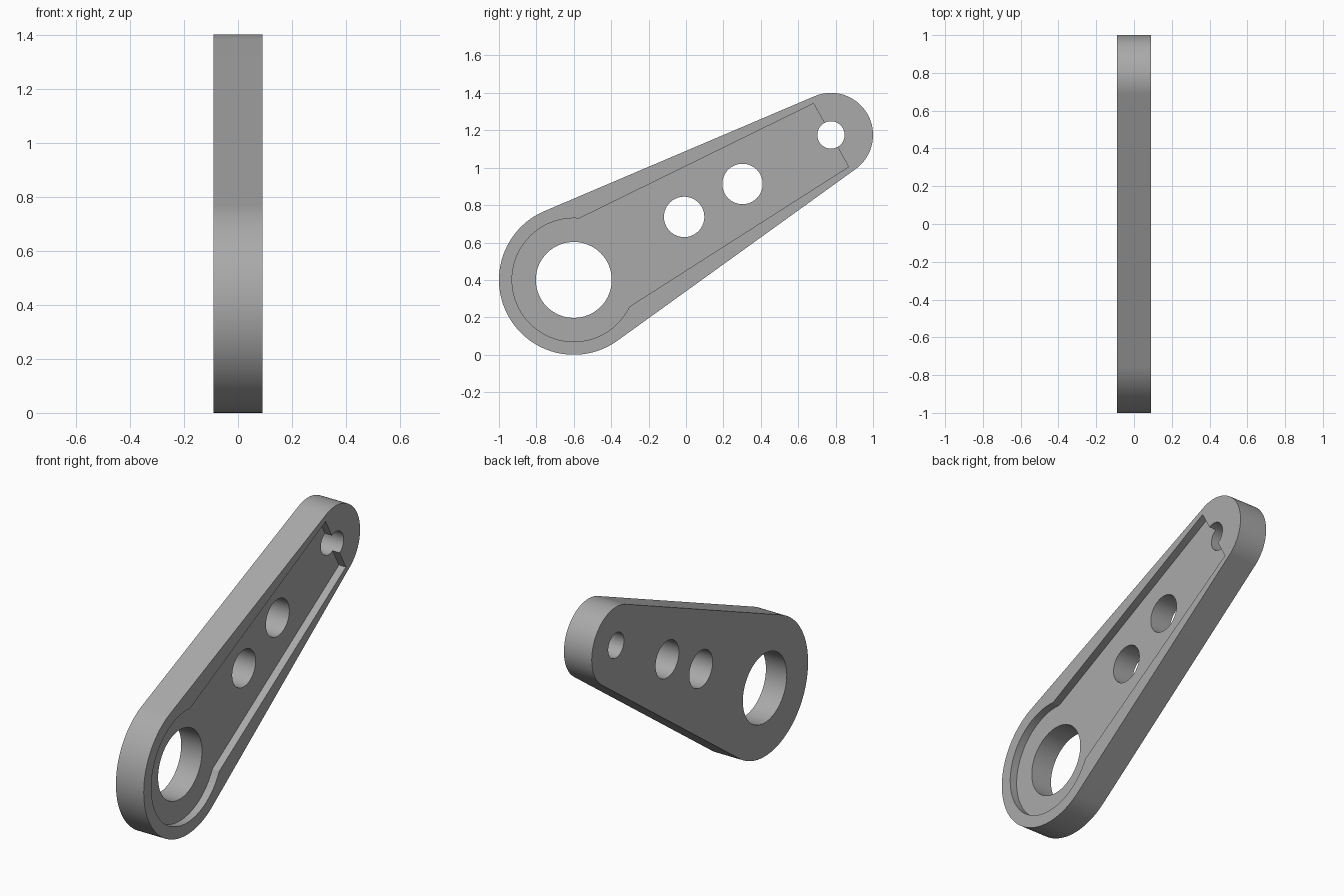
import bpy, bmesh, math

if "Cube" in bpy.data.objects:
    bpy.data.objects.remove(bpy.data.objects["Cube"])

T = 0.09                  # half thickness
DEPTH = 0.045             # recess depth on the +x face
BIG, SMALL = (-0.6, 0.4), (0.775, 1.175)
R_BIG, R_SMALL = 0.4, 0.225


def arc(centre, r, a0, a1, n):
    """Points (y, z) along an arc, angles in radians."""
    return [(centre[0] + r * math.cos(a0 + (a1 - a0) * i / n),
             centre[1] + r * math.sin(a0 + (a1 - a0) * i / n)) for i in range(n + 1)]


def prism(name, pts, x0, x1):
    """Extrude a (y, z) outline from x0 to x1."""
    bm = bmesh.new()
    face = bm.faces.new([bm.verts.new((x0, y, z)) for y, z in pts])
    ext = bmesh.ops.extrude_face_region(bm, geom=[face])
    verts = [v for v in ext["geom"] if isinstance(v, bmesh.types.BMVert)]
    bmesh.ops.translate(bm, verts=verts, vec=(x1 - x0, 0, 0))
    bmesh.ops.recalc_face_normals(bm, faces=bm.faces)
    me = bpy.data.meshes.new(name)
    bm.to_mesh(me)
    bm.free()
    ob = bpy.data.objects.new(name, me)
    bpy.context.collection.objects.link(ob)
    return ob


def cut(target, cutter):
    """Subtract the cutter and remove it."""
    cutter.hide_render = True
    mod = target.modifiers.new("cut", "BOOLEAN")
    mod.operation, mod.solver, mod.object = "DIFFERENCE", "EXACT", cutter
    bpy.context.view_layer.objects.active = target
    bpy.ops.object.modifier_apply(modifier=mod.name)
    bpy.data.objects.remove(cutter)


# Arm body: two round ends joined by their tangents
dy, dz = SMALL[0] - BIG[0], SMALL[1] - BIG[1]
axis = math.atan2(dz, dy)
half = math.acos((R_BIG - R_SMALL) / math.hypot(dy, dz))
outline = (arc(SMALL, R_SMALL, axis - half, axis + half, 48)
           + arc(BIG, R_BIG, axis + half, axis - half + math.tau, 72))
arm = prism("lever_arm", outline, -T, T)

# Shallow recess: round at the big end, square across the small hole
recess = (arc(BIG, 0.33, math.radians(85), math.radians(334.4), 72)
          + [(0.869, 1.005), (0.682, 1.343)])
cut(arm, prism("recess_cutter", recess, T - DEPTH, T + 0.1))

# Through holes
for centre, r in ((BIG, 0.203), (SMALL, 0.073), ((-0.01, 0.737), 0.108), ((0.302, 0.913), 0.108)):
    cut(arm, prism("hole_cutter", arc(centre, r, 0, math.tau, 64)[:-1], -T - 0.1, T + 0.1))

# Plain grey finish
mat = bpy.data.materials.new("grey_metal")
mat.diffuse_color = (0.4, 0.4, 0.4, 1)
mat.use_nodes = True
mat.node_tree.nodes["Principled BSDF"].inputs["Base Color"].default_value = mat.diffuse_color
arm.data.materials.clear()
arm.data.materials.append(mat)

bpy.ops.object.select_all(action="DESELECT")
arm.select_set(True)
bpy.context.view_layer.objects.active = arm
bpy.ops.object.shade_smooth_by_angle(angle=math.radians(30))
